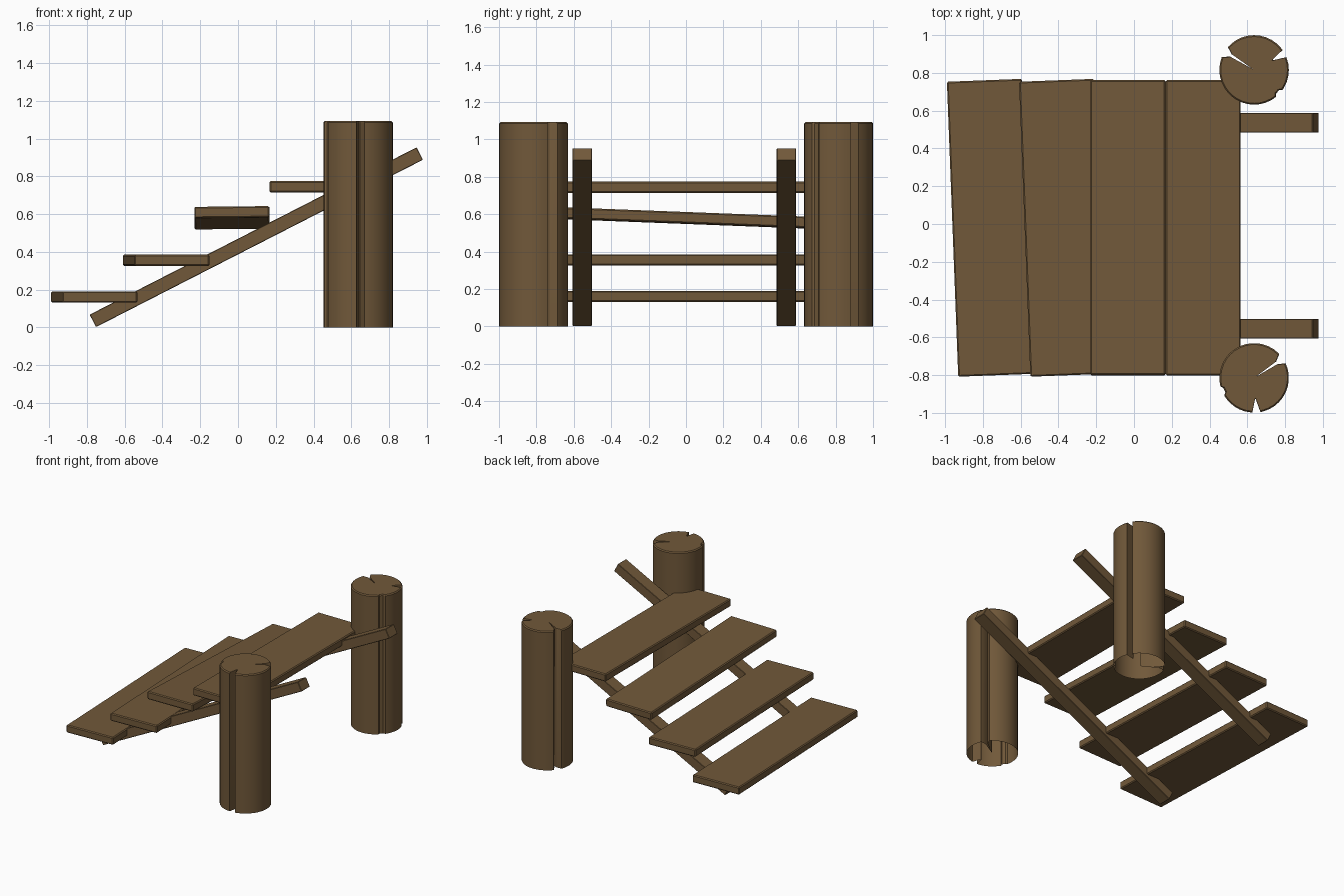
import bpy, bmesh
from math import radians, cos, sin

if "Cube" in bpy.data.objects:
    bpy.data.objects.remove(bpy.data.objects["Cube"])

wood = bpy.data.materials.new("brown wood")
wood.diffuse_color = (0.165, 0.099, 0.042, 1)
wood.use_nodes = True
wood.node_tree.nodes["Principled BSDF"].inputs["Base Color"].default_value = wood.diffuse_color


def finish(name, bm):
    bmesh.ops.recalc_face_normals(bm, faces=bm.faces)
    me = bpy.data.meshes.new(name)
    bm.to_mesh(me)
    bm.free()
    me.materials.append(wood)
    ob = bpy.data.objects.new(name, me)
    bpy.context.collection.objects.link(ob)
    return ob


def beam(name, loc, size, rot, bevel):
    """Box with slightly eased edges, rotation in degrees."""
    bm = bmesh.new()
    bmesh.ops.create_cube(bm, size=1)
    bmesh.ops.scale(bm, vec=size, verts=bm.verts)
    bmesh.ops.bevel(bm, geom=bm.edges[:], offset=bevel, segments=1, affect='EDGES')
    ob = finish(name, bm)
    ob.location = loc
    ob.rotation_euler = [radians(a) for a in rot]


# Cracked log section: (angle, radius) round the rim, with three notches
R = 0.184
NOTCHES = [
    [(21.5, R), (27, 0.113), (29, 0.113), (35, R)],
    [(139, R), (145, 0.145), (148, 0.01), (151, 0.145), (158, R)],
    [(309, R), (312, 0.172), (321, 0.17), (325, R)],
]


def log_profile():
    pts = [p for n in NOTCHES for p in n]
    spans = [(n[0][0], n[-1][0]) for n in NOTCHES]
    for a in range(0, 360, 10):
        if not any(lo - 2 < a < hi + 2 for lo, hi in spans):
            pts.append((a, R))
    return sorted(pts)


def post(name, y, turn):
    """Upright log, open underneath, with an eased top rim."""
    bm = bmesh.new()
    prof = log_profile()
    rings = []
    for z, s in ((0, 1), (1.085, 1), (1.093, 0.96)):
        rings.append([bm.verts.new((s * r * cos(radians(a + turn)),
                                    s * r * sin(radians(a + turn)), z))
                      for a, r in prof])
    n = len(prof)
    for low, high in zip(rings, rings[1:]):
        for i in range(n):
            j = (i + 1) % n
            bm.faces.new((low[i], low[j], high[j], high[i]))
    cap = bm.faces.new(rings[-1])
    bmesh.ops.triangulate(bm, faces=[cap])
    ob = finish(name, bm)
    ob.location = (0.636, y, 0)
    bpy.ops.object.select_all(action='DESELECT')
    ob.select_set(True)
    bpy.context.view_layer.objects.active = ob
    bpy.ops.object.shade_smooth_by_angle(angle=radians(30))


# Two log posts, the same log turned
post("back_post", 0.816, 0)
post("front_post", -0.815, -114.5)

# Sloping side rails
for name, y in (("back_rail", 0.537), ("front_rail", -0.555)):
    beam(name, (0.097, y, 0.478), (1.945, 0.104, 0.074), (0, -27.1, 0), 0.003)

# Four step planks, some set crooked
PLANKS = [
    ((-0.762, -0.02, 0.161), (0, 0, 2.2)),
    ((-0.380, -0.02, 0.356), (0, 0, 2.2)),
    ((-0.032, -0.02, 0.581), (-2.2, -0.6, 0)),
    ((0.366, -0.02, 0.745), (0, 0, 0)),
]
for i, (loc, rot) in enumerate(PLANKS, 1):
    beam(f"step_plank_{i}", loc, (0.398, 1.563, 0.06), rot, 0.007)
